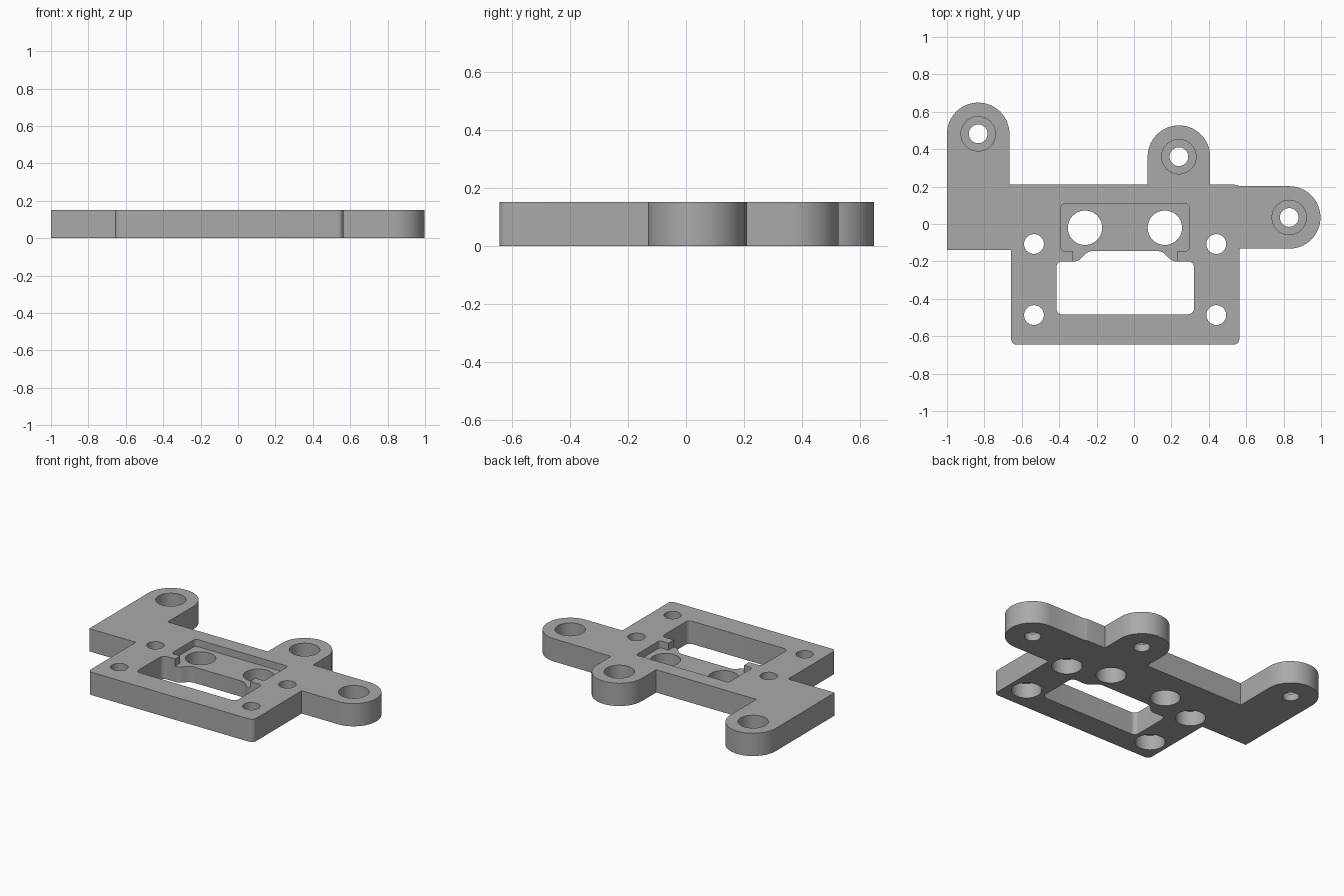
import bpy, bmesh, math
from mathutils import Vector

if "Cube" in bpy.data.objects:
    bpy.data.objects.remove(bpy.data.objects["Cube"])

H = 0.152           # plate thickness
POCKET_Z = 0.105    # pocket floor height
TABS = [(-0.833, 0.482), (0.24, 0.36), (0.83, 0.035)]
SCREWS = [(x, y) for x in (-0.535, 0.44) for y in (-0.107, -0.487)]
PORTS = [(-0.262, -0.02), (0.165, -0.02)]
R = 0.167           # tab end radius


def fillet(corners, steps=8):
    """Outline from (x, y, radius) corners, rounding those with a radius."""
    out = []
    n = len(corners)
    for i, (x, y, r) in enumerate(corners):
        p = Vector((x, y))
        if r == 0:
            out.append(p)
            continue
        a = (Vector(corners[i - 1][:2]) - p).normalized()
        b = (Vector(corners[(i + 1) % n][:2]) - p).normalized()
        half = a.angle(b) / 2
        c = p + (a + b).normalized() * r / math.sin(half)
        t1, t2 = p + a * r / math.tan(half) - c, p + b * r / math.tan(half) - c
        sweep = t1.angle(t2)
        for k in range(steps + 1):
            s = k / steps
            out.append(c + (t1 * math.sin((1 - s) * sweep) + t2 * math.sin(s * sweep)) / math.sin(sweep))
    return out


def arc(cx, cy, r, a0, a1, steps=32):
    return [Vector((cx + r * math.cos(t), cy + r * math.sin(t)))
            for t in (math.radians(a0 + (a1 - a0) * k / steps) for k in range(steps + 1))]


def prism(name, pts, z0, z1):
    bm = bmesh.new()
    base = bm.faces.new([bm.verts.new((p[0], p[1], z0)) for p in pts])
    top = bmesh.ops.extrude_face_region(bm, geom=[base])["geom"]
    bmesh.ops.translate(bm, vec=(0, 0, z1 - z0),
                        verts=[v for v in top if isinstance(v, bmesh.types.BMVert)])
    bmesh.ops.recalc_face_normals(bm, faces=bm.faces)
    me = bpy.data.meshes.new(name)
    bm.to_mesh(me)
    bm.free()
    ob = bpy.data.objects.new(name, me)
    bpy.context.collection.objects.link(ob)
    return ob


def cut(target, pts, z0=-0.1, z1=H + 0.1):
    cutter = prism("cutter", pts, z0, z1)
    cutter.hide_render = True
    mod = target.modifiers.new("cut", 'BOOLEAN')
    mod.operation, mod.solver, mod.object = 'DIFFERENCE', 'EXACT', cutter
    bpy.context.view_layer.objects.active = target
    bpy.ops.object.modifier_apply(modifier=mod.name)
    bpy.data.objects.remove(cutter)


def disc(c, r):
    return arc(*c, r, 0, 360 * 47 / 48, 47)


# Plate outline, clockwise from the left corner, with three rounded tabs
(ax, ay), (bx, by), (cx, cy) = TABS
outline = [(-1, -0.14)] + arc(ax, ay, R, 180, 0)
outline += [(ax + R, 0.21), (bx - R, 0.21)] + arc(bx, by, R, 180, 0)
outline += [(bx + R, 0.21), (0.54, 0.21), (0.555, 0.207), (0.565, cy + R)]
outline += arc(cx, cy, R, 90, -90) + [(0.563, cy - R)]
outline += fillet([(0.563, -0.2, 0), (0.563, -0.645, 0.03),
                   (-0.657, -0.645, 0.03), (-0.657, -0.14, 0)])
plate = prism("mounting_plate", outline, 0, H)

# Through window with a raised, curved upper edge
cut(plate, fillet([(-0.415, -0.483, 0.03), (-0.415, -0.2, 0.03), (-0.30, -0.2, 0.05),
                   (-0.245, -0.145, 0.06), (0.15, -0.145, 0.06), (0.205, -0.2, 0.05),
                   (0.32, -0.2, 0.03), (0.32, -0.483, 0.03)]))

# Shallow pocket opening into the window
cut(plate, fillet([(-0.39, -0.145, 0.02), (-0.39, 0.107, 0.02), (0.295, 0.107, 0.02),
                   (0.295, -0.145, 0.02), (0.23, -0.145, 0), (0.23, -0.26, 0),
                   (-0.325, -0.26, 0), (-0.325, -0.145, 0)]), POCKET_Z)

# Round ports in the pocket
for c in PORTS:
    cut(plate, disc(c, 0.092))

# Tab holes, counterbored from above
for c in TABS:
    cut(plate, disc(c, 0.092), 0.048)
    cut(plate, disc(c, 0.05))

# Screw holes, counterbored from below
for c in SCREWS:
    cut(plate, disc(c, 0.092), -0.1, 0.1)
    cut(plate, disc(c, 0.053))

# Single grey material
grey = bpy.data.materials.new("grey")
grey.diffuse_color = (0.40, 0.40, 0.40, 1)
grey.use_nodes = True
grey.node_tree.nodes["Principled BSDF"].inputs["Base Color"].default_value = grey.diffuse_color
plate.data.materials.clear()
plate.data.materials.append(grey)
for p in plate.data.polygons:
    p.material_index = 0

bpy.ops.object.select_all(action='DESELECT')
plate.select_set(True)
bpy.context.view_layer.objects.active = plate
bpy.ops.object.shade_smooth_by_angle(angle=math.radians(30))
